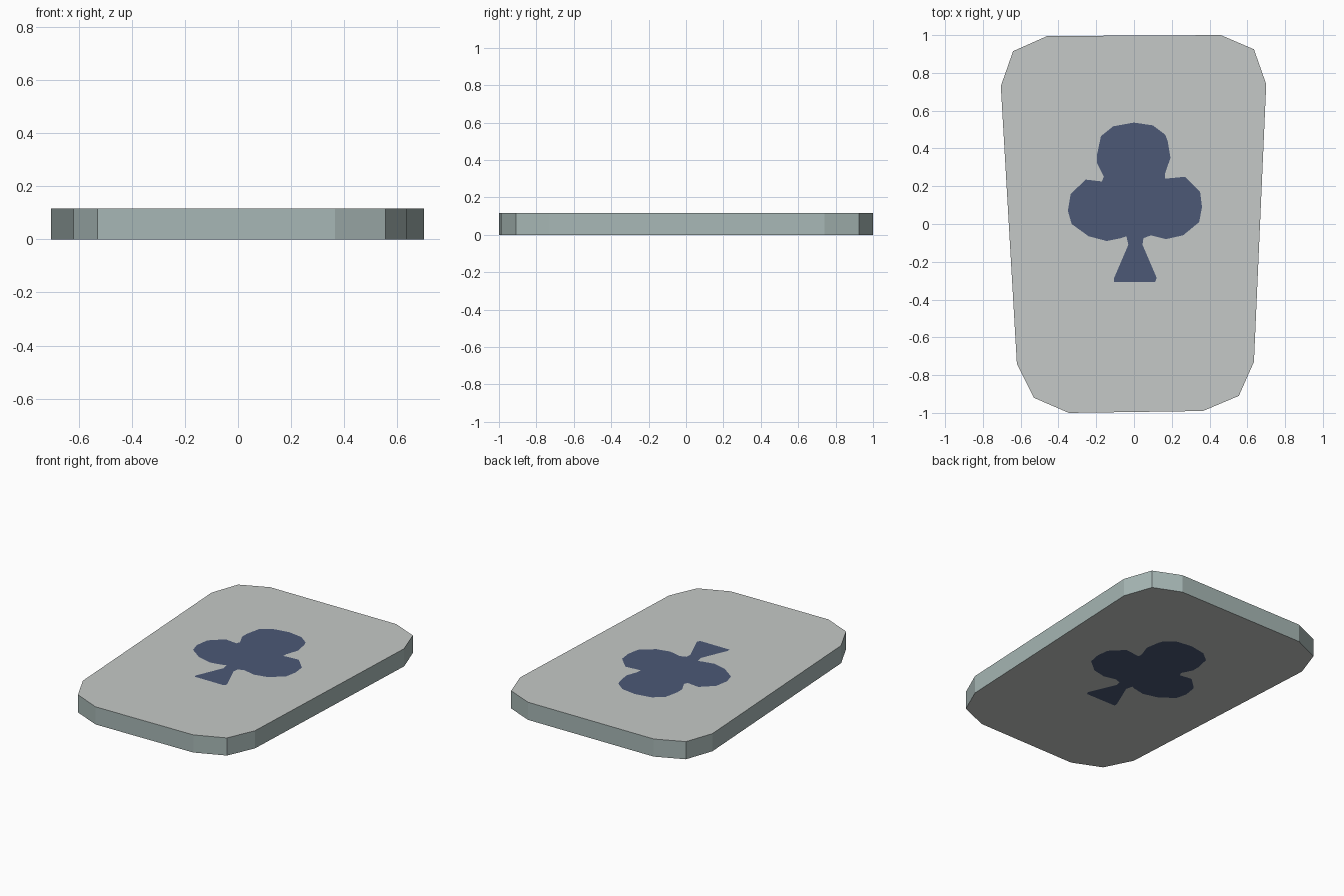
import bpy, bmesh

if "Cube" in bpy.data.objects:
    bpy.data.objects.remove(bpy.data.objects["Cube"])

THICK = 0.117

def material(name, rgb):
    def lin(c):
        c /= 255
        return c / 12.92 if c <= 0.04045 else ((c + 0.055) / 1.055) ** 2.4
    m = bpy.data.materials.new(name)
    m.diffuse_color = (*[lin(c) for c in rgb], 1)
    m.use_nodes = True
    m.node_tree.nodes["Principled BSDF"].inputs["Base Color"].default_value = m.diffuse_color
    return m

# Tapered plate outline with clipped corners, clockwise from upper left
plate = [(-.705, .73), (-.64, .915), (-.46, .995), (.46, 1), (.635, .925), (.70, .74),
         (.635, -.73), (.555, -.91), (.365, -.99), (-.345, -1), (-.53, -.92), (-.62, -.74)]

# Hand-cut club outline, clockwise from the top
club = [(0, .537), (.10, .522), (.165, .473), (.178, .44), (.193, .35), (.165, .27), (.165, .24),
        (.27, .25), (.35, .17), (.36, .09), (.345, .01), (.26, -.06), (.17, -.08), (.09, -.06),
        (.05, -.075), (.045, -.11), (.12, -.285), (.112, -.307), (-.105, -.307), (-.105, -.285),
        (-.03, -.11), (-.04, -.065), (-.07, -.075), (-.145, -.09), (-.24, -.065), (-.33, 0),
        (-.35, .07), (-.335, .16), (-.255, .235), (-.17, .225), (-.16, .25), (-.195, .32),
        (-.195, .37), (-.175, .465), (-.11, .517)]

bm = bmesh.new()

def loop(points, z):
    vs = [bm.verts.new((x, y, z)) for x, y in points]
    es = [bm.edges.new((vs[i - 1], vs[i])) for i in range(len(vs))]
    return vs, es

# Top and bottom caps: surround plus inlaid club
rims = []
for z, up in ((0, -1), (THICK, 1)):
    outer, oe = loop(plate, z)
    inner, ie = loop(club, z)
    ring = bmesh.ops.triangle_fill(bm, edges=oe + ie, use_beauty=True, normal=(0, 0, up))
    caps = [f for f in ring["geom"] if isinstance(f, bmesh.types.BMFace)]
    inlay = bm.faces.new(inner)
    inlay.material_index = 2
    for f in caps + [inlay]:
        f.normal_update()
        if f.normal.z * up < 0:
            f.normal_flip()
    rims.append(outer)

# Side walls
low, high = rims
for i in range(len(low)):
    f = bm.faces.new((low[i - 1], high[i - 1], high[i], low[i]))
    f.material_index = 1
    f.normal_update()
    if f.normal.dot(f.calc_center_median()) < 0:
        f.normal_flip()

me = bpy.data.meshes.new("card_plate")
bm.to_mesh(me)
bm.free()
me.materials.append(material("pale grey face", (197, 201, 199)))
me.materials.append(material("grey green edge", (168, 184, 182)))
me.materials.append(material("navy club", (76, 88, 118)))
ob = bpy.data.objects.new("card_plate", me)
bpy.context.collection.objects.link(ob)
